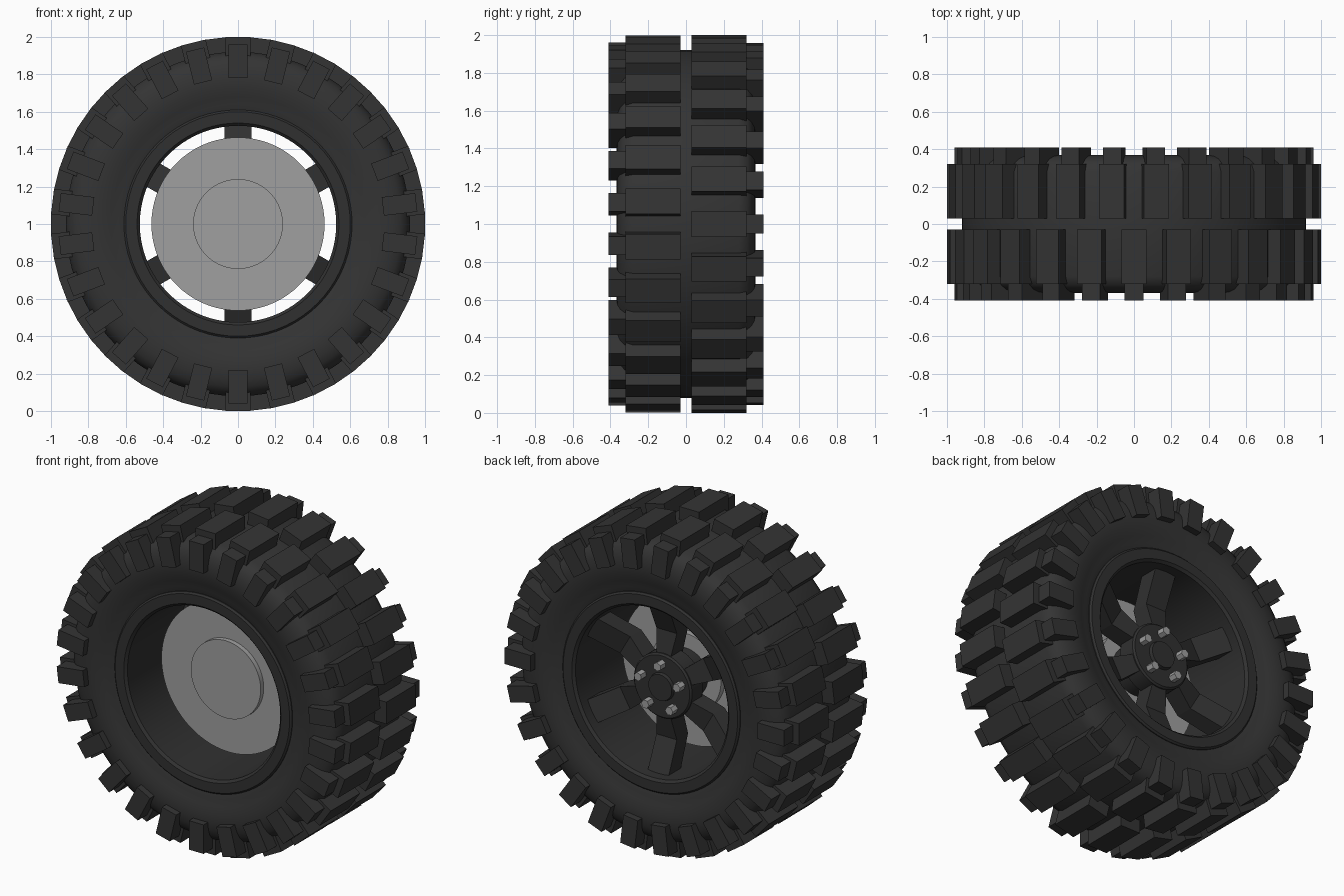
import bpy, bmesh, math
from mathutils import Matrix, Vector

cube = bpy.data.objects.get("Cube")
if cube:
    bpy.data.objects.remove(cube, do_unlink=True)

LUGS = 26
STEP = 2 * math.pi / LUGS
CENTRE = Vector((0, 0, 1))


def material(name, value):
    mat = bpy.data.materials.new(name)
    mat.use_nodes = True
    colour = (value, value, value, 1)
    mat.diffuse_color = colour
    bsdf = mat.node_tree.nodes["Principled BSDF"]
    bsdf.inputs["Base Color"].default_value = colour
    bsdf.inputs["Roughness"].default_value = 0.7
    return mat


rubber = material("black rubber", 0.034)
dark_metal = material("dark rim metal", 0.03)
steel = material("light grey steel", 0.35)


def finish(bm, name, mat, smooth=False):
    bmesh.ops.recalc_face_normals(bm, faces=bm.faces[:])
    mesh = bpy.data.meshes.new(name)
    bm.to_mesh(mesh)
    bm.free()
    obj = bpy.data.objects.new(name, mesh)
    obj.location = CENTRE
    mesh.materials.append(mat)
    bpy.context.collection.objects.link(obj)
    if smooth:
        bpy.ops.object.select_all(action="DESELECT")
        obj.select_set(True)
        bpy.context.view_layer.objects.active = obj
        bpy.ops.object.shade_smooth_by_angle(angle=math.radians(32))
    return obj


def lathe(name, profile, mat, closed=True, segments=72):
    """Turn (radius, y) points around the y axis."""
    bm = bmesh.new()
    verts = [bm.verts.new((0, y, r)) for r, y in profile]
    edges = [bm.edges.new(pair) for pair in zip(verts, verts[1:])]
    if closed:
        edges.append(bm.edges.new((verts[-1], verts[0])))
    bmesh.ops.spin(bm, geom=verts + edges, axis=(0, 1, 0), cent=(0, 0, 0),
                   angle=2 * math.pi, steps=segments, use_merge=True)
    bmesh.ops.remove_doubles(bm, verts=bm.verts[:], dist=0.0005)
    return finish(bm, name, mat, True)


def turn(angle):
    return Matrix.Rotation(angle, 4, "Y")


def add_block(bm, angle, half_width, y0, y1, r0, r1):
    place = Matrix.Translation((0, (y0 + y1) / 2, (r0 + r1) / 2))
    size = Matrix.Diagonal((2 * half_width, y1 - y0, r1 - r0, 1))
    bmesh.ops.create_cube(bm, size=1, matrix=turn(angle) @ place @ size)


# Tyre carcass: half profile mirrored across the middle
half = [(0.55, 0.30), (0.61, 0.335), (0.64, 0.338), (0.68, 0.352), (0.73, 0.364),
        (0.78, 0.368), (0.83, 0.362), (0.87, 0.348), (0.90, 0.325), (0.92, 0.28)]
lathe("tyre", half + [(r, -y) for r, y in reversed(half)], rubber)

# Tread blocks and shoulder lugs, the back row staggered by half a step
for side, label, offset in ((-1, "front", 0), (1, "back", STEP / 2)):
    tread, shoulder = bmesh.new(), bmesh.new()
    for i in range(LUGS):
        angle = i * STEP + offset
        y0, y1 = sorted((side * 0.03, side * 0.32))
        add_block(tread, angle, 0.068, y0, y1, 0.86, 0.999)
        y0, y1 = sorted((side * 0.29, side * 0.41))
        add_block(shoulder, angle, 0.05, y0, y1, 0.78, 0.96)
    finish(tread, label + "_tread_blocks", rubber)
    finish(shoulder, label + "_shoulder_lugs", rubber)

# Rim barrel with a flange on each side
flange = [(0.525, 0.335), (0.54, 0.35), (0.60, 0.35), (0.61, 0.34), (0.61, 0.30), (0.56, 0.28)]
lathe("rim", flange + [(r, -y) for r, y in reversed(flange)], dark_metal)

# Spokes: (radius, half width, back y, front y) sections, dished in the middle
sections = [(0.10, 0.045, 0.22, 0.10), (0.19, 0.05, 0.22, 0.10),
            (0.33, 0.07, 0.19, 0.08), (0.54, 0.072, 0.28, 0.16)]
bm = bmesh.new()
for i in range(6):
    rot = turn(i * math.pi / 3)
    rings = [[bm.verts.new(rot @ Vector(p)) for p in
              ((-w, a, r), (w, a, r), (w, b, r), (-w, b, r))] for r, w, a, b in sections]
    for lower, upper in zip(rings, rings[1:]):
        for k in range(4):
            n = (k + 1) % 4
            bm.faces.new((lower[k], lower[n], upper[n], upper[k]))
    bm.faces.new(rings[0])
    bm.faces.new(rings[-1])
finish(bm, "spokes", dark_metal)

# Hub with a raised centre cap
lathe("hub", [(0, -0.04), (0.15, -0.04), (0.15, 0.08), (0.20, 0.12), (0.20, 0.225),
              (0.19, 0.235), (0.085, 0.235), (0.08, 0.255), (0, 0.255)],
      dark_metal, closed=False, segments=48)

# Wheel nuts
bm = bmesh.new()
for i in range(5):
    place = turn(i * 2 * math.pi / 5) @ Matrix.Translation((0, 0.25, 0.14))
    bmesh.ops.create_cone(bm, cap_ends=True, segments=6, radius1=0.027, radius2=0.027,
                          depth=0.07, matrix=place @ Matrix.Rotation(math.pi / 2, 4, "X"))
finish(bm, "wheel_nuts", steel)

# Brake disc with its stepped centre
lathe("brake_disc", [(0, -0.12), (0.24, -0.12), (0.24, -0.09), (0.463, -0.09),
                     (0.463, -0.04), (0.24, -0.04), (0.24, 0.0), (0, 0.0)],
      steel, closed=False)
